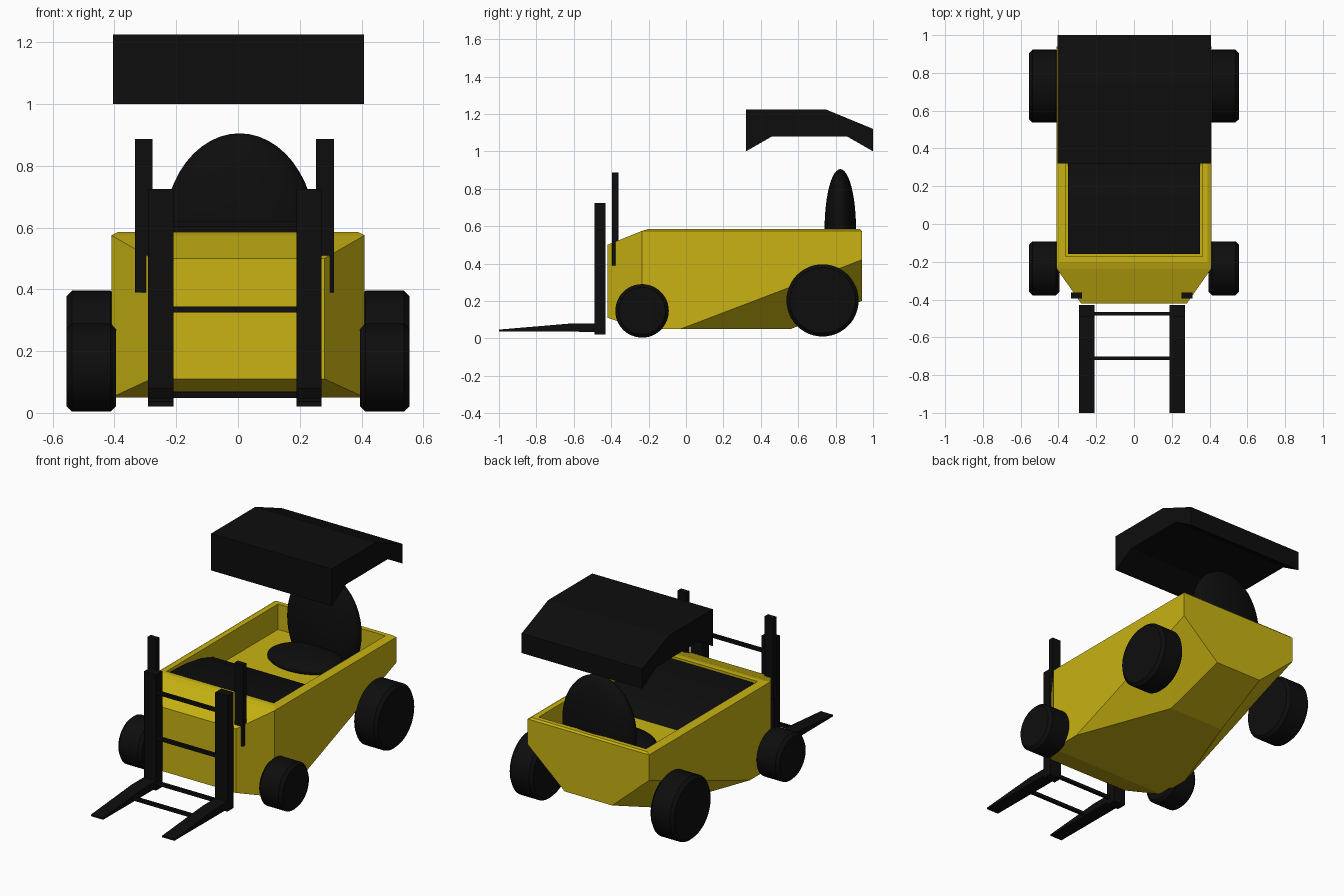
import bpy, bmesh, math

cube = bpy.data.objects.get("Cube")
if cube:
    bpy.data.objects.remove(cube, do_unlink=True)


def material(name, rgb):
    m = bpy.data.materials.new(name)
    m.use_nodes = True
    m.diffuse_color = (*rgb, 1)
    bsdf = next(n for n in m.node_tree.nodes if n.type == 'BSDF_PRINCIPLED')
    bsdf.inputs["Base Color"].default_value = (*rgb, 1)
    return m


YELLOW = material("safety_yellow", (0.58, 0.45, 0.006))
BLACK = material("matte_black", (0.004, 0.004, 0.004))


def finish(name, bm, mat, smooth=False):
    bmesh.ops.recalc_face_normals(bm, faces=bm.faces[:])
    mesh = bpy.data.meshes.new(name)
    bm.to_mesh(mesh)
    bm.free()
    mesh.materials.append(mat)
    obj = bpy.data.objects.new(name, mesh)
    bpy.context.collection.objects.link(obj)
    if smooth:
        bpy.ops.object.select_all(action='DESELECT')
        obj.select_set(True)
        bpy.context.view_layer.objects.active = obj
        bpy.ops.object.shade_smooth_by_angle(angle=math.radians(30))
    return obj


def box(name, xs, ys, zs, mat=BLACK):
    prism(name, xs, [(ys[0], zs[0]), (ys[1], zs[0]), (ys[1], zs[1]), (ys[0], zs[1])], mat)


def prism(name, xs, profile, mat=BLACK, smooth=False):
    """Extrude a (y, z) profile along x."""
    bm = bmesh.new()
    face = bm.faces.new([bm.verts.new((xs[0], y, z)) for y, z in profile])
    ext = bmesh.ops.extrude_face_region(bm, geom=[face])["geom"]
    verts = [g for g in ext if isinstance(g, bmesh.types.BMVert)]
    bmesh.ops.translate(bm, verts=verts, vec=(xs[1] - xs[0], 0, 0))
    finish(name, bm, mat, smooth)


def ellipsoid(name, centre, radii):
    bm = bmesh.new()
    bmesh.ops.create_uvsphere(bm, u_segments=40, v_segments=24, radius=1)
    bmesh.ops.scale(bm, verts=bm.verts[:], vec=radii)
    bmesh.ops.translate(bm, verts=bm.verts[:], vec=centre)
    finish(name, bm, BLACK, True)


def wheel(name, side, y, z, radius):
    """Tyre turned round the x axis with chamfered rims."""
    c = 0.018
    bm = bmesh.new()
    rings = []
    for x, r in ((0.395, radius - c), (0.395 + c, radius), (0.555 - c, radius), (0.555, radius - c)):
        ring = []
        for i in range(48):
            a = math.tau * i / 48
            ring.append(bm.verts.new((side * x, y + r * math.cos(a), z + r * math.sin(a))))
        rings.append(ring)
    for a, b in zip(rings, rings[1:]):
        for i in range(48):
            j = (i + 1) % 48
            bm.faces.new((a[i], a[j], b[j], b[i]))
    bm.faces.new(rings[0])
    bm.faces.new(rings[-1])
    finish(name, bm, BLACK, True)


# Hull: convex shell with tapered nose and cut-away rear corners, hollowed from the top
half = [
    (0.28, -0.42, 0.11), (0.28, -0.42, 0.50),
    (0.41, -0.235, 0.05), (0.41, -0.235, 0.575),
    (0.39, -0.20, 0.585), (0.39, 0.93, 0.585),
    (0.41, 0.94, 0.575), (0.41, 0.94, 0.42),
    (0.41, -0.03, 0.05), (0.19, 0.56, 0.05), (0.16, 0.94, 0.20),
]
bm = bmesh.new()
for x, y, z in half:
    bm.verts.new((x, y, z))
    bm.verts.new((-x, y, z))
bmesh.ops.convex_hull(bm, input=bm.verts[:])
bmesh.ops.dissolve_limit(bm, angle_limit=math.radians(1), verts=bm.verts[:], edges=bm.edges[:])
top = max(bm.faces, key=lambda f: f.calc_center_median().z)
bmesh.ops.inset_region(bm, faces=[top], thickness=0.04)
well = bmesh.ops.extrude_discrete_faces(bm, faces=[top])["faces"][0]
bmesh.ops.translate(bm, verts=well.verts[:], vec=(0, 0, -0.155))
finish("body_tub", bm, YELLOW)

# Driver's area
prism("dashboard", (-0.349, 0.349),
      [(-0.158, 0.432), (-0.158, 0.578), (0, 0.57), (0.15, 0.545), (0.26, 0.51), (0.335, 0.432)])
ellipsoid("seat_cushion", (0, 0.65, 0.445), (0.23, 0.17, 0.05))
ellipsoid("seat_back", (0.005, 0.825, 0.585), (0.245, 0.084, 0.32))

# Roof canopy
prism("canopy", (-0.405, 0.408),
      [(0.32, 1.0), (0.32, 1.225), (0.745, 1.225), (1.0, 1.12), (1.0, 1.0), (0.86, 1.08), (0.46, 1.08)])

# Wheels, masts, forks and posts on each side
for side, word in ((1, "left"), (-1, "right")):
    wheel("front_wheel_" + word, side, -0.235, 0.147, 0.143)
    wheel("rear_wheel_" + word, side, 0.73, 0.203, 0.193)
    mid = side * 0.24 - 0.01
    xs = (mid - 0.041, mid + 0.041)
    box("mast_" + word, xs, (-0.49, -0.43), (0.02, 0.725))
    prism("fork_" + word, xs,
          [(-1, 0.037), (-1, 0.047), (-0.61, 0.08), (-0.46, 0.08), (-0.46, 0.035)])
    post = side * 0.293 - 0.012
    box("post_" + word, (post - 0.029, post + 0.029), (-0.395, -0.362), (0.39, 0.887))

# Crossbars between masts and forks
for name, y, z in (("upper_bar", -0.475, 0.612), ("middle_bar", -0.475, 0.335),
                   ("lower_bar", -0.475, 0.06), ("fork_bar", -0.71, 0.058)):
    box(name, (-0.215, 0.195), (y - 0.009, y + 0.009), (z - 0.01, z + 0.01))
